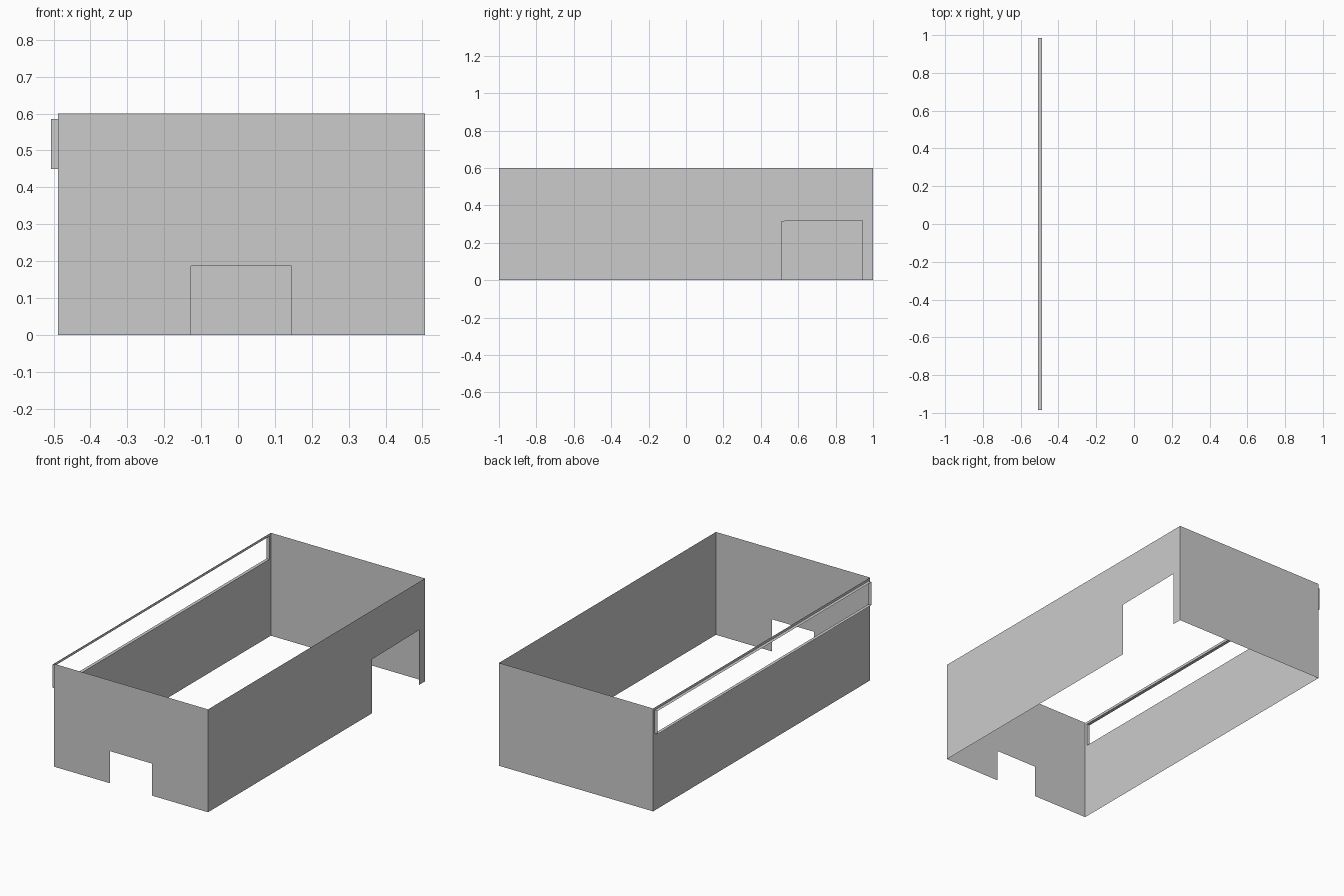
import bpy

if "Cube" in bpy.data.objects:
    bpy.data.objects.remove(bpy.data.objects["Cube"])

X0, X1, Y, H = -0.488, 0.507, 1.0, 0.6      # wall box
LIP = -0.507                                # outer edge of window sleeve
WY, WZ0, WZ1 = 0.985, 0.45, 0.585           # window slot


def sheet(name, verts, faces):
    mesh = bpy.data.meshes.new(name)
    mesh.from_pydata(verts, [], faces)
    obj = bpy.data.objects.new(name, mesh)
    bpy.context.collection.objects.link(obj)
    return obj


def wall(name, place, u0, u1, door=None):
    """Thin wall in (u, z), optionally with a doorway (start, end, z_start, z_end)."""
    if door:
        a, b, za, zb = door
        pts = [(u0, 0), (a, 0), (a, za), (b, zb), (b, 0), (u1, 0),
               (u1, H), (b, H), (a, H), (u0, H)]
        faces = [(0, 1, 2, 8, 9), (2, 3, 7, 8), (4, 5, 6, 7, 3)]
    else:
        pts = [(u0, 0), (u1, 0), (u1, H), (u0, H)]
        faces = [(0, 1, 2, 3)]
    return sheet(name, [place(u, z) for u, z in pts], faces)


# Front wall with small doorway, right wall with large doorway, plain back wall
wall("front_wall", lambda u, z: (u, -Y, z), X0, X1, (-0.127, 0.145, 0.187, 0.187))
wall("right_wall", lambda u, z: (X1, u, z), -Y, Y, (0.51, 0.945, 0.315, 0.32))
wall("back_wall", lambda u, z: (-u, Y, z), -X1, -X0)


# Left wall: outer rectangle bridged to the window slot
def ring(x, y, z0, z1):
    return [(x, y, z0), (x, -y, z0), (x, -y, z1), (x, y, z1)]


bridge = [(i, (i + 1) % 4, (i + 1) % 4 + 4, i + 4) for i in range(4)]
slot = ring(X0, WY, WZ0, WZ1)
sheet("left_wall", ring(X0, Y, 0, H) + slot, bridge)

# Sleeve projecting outwards around the window slot
sheet("window_sleeve", slot + ring(LIP, WY, WZ0, WZ1), bridge)
